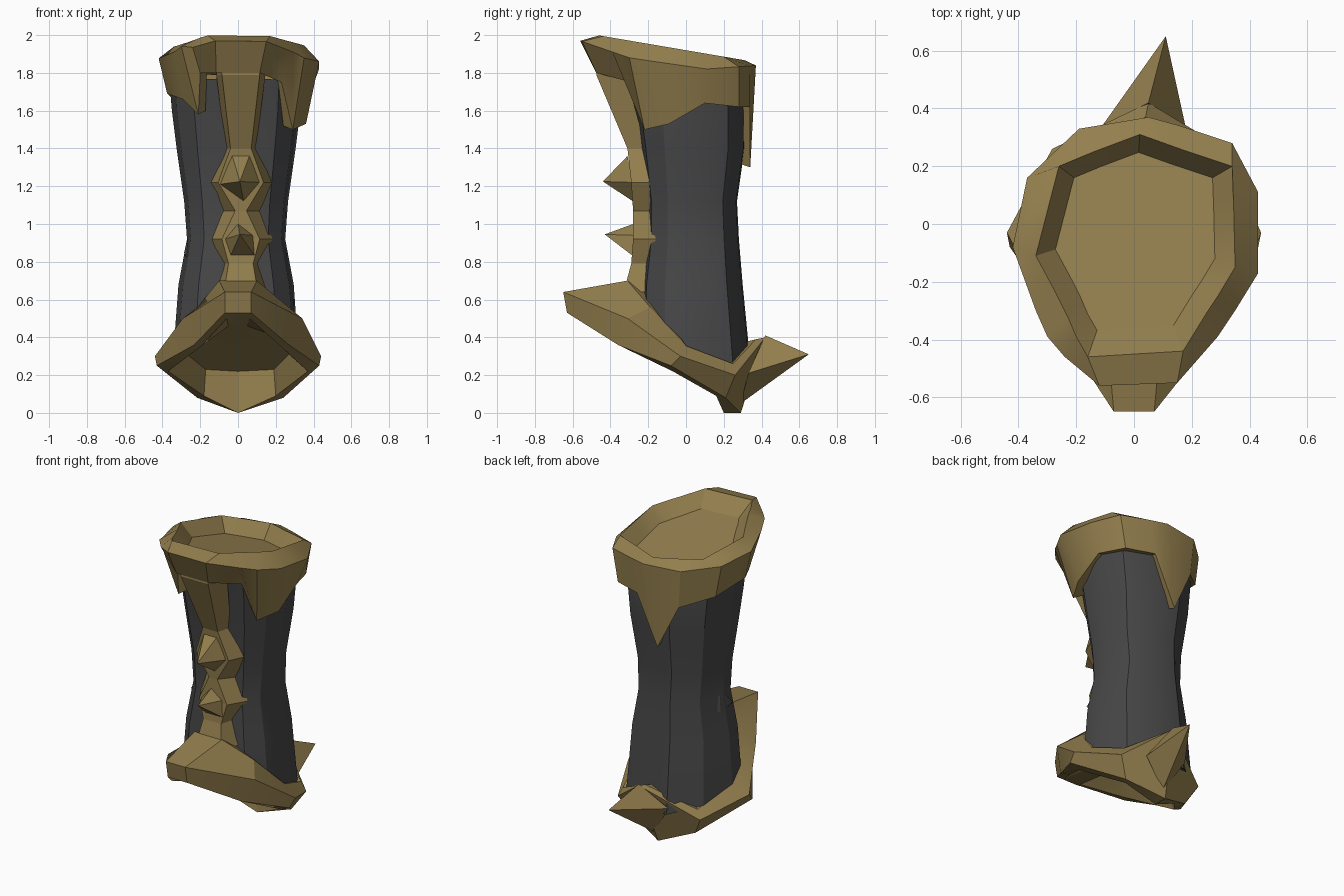
import bpy, bmesh, math


def material(name, rgb):
    m = bpy.data.materials.new(name)
    m.diffuse_color = (*rgb, 1)
    return m


BRASS = material("aged brass", (0.295, 0.212, 0.076))
DARK = material("dark leather", (0.064, 0.064, 0.065))


def make(name, verts, faces, mat, smooth=None):
    bm = bmesh.new()
    vs = [bm.verts.new(v) for v in verts]
    for f in faces:
        bm.faces.new([vs[i] for i in f])
    bmesh.ops.recalc_face_normals(bm, faces=bm.faces)
    me = bpy.data.meshes.new(name)
    bm.to_mesh(me)
    bm.free()
    me.materials.append(mat)
    ob = bpy.data.objects.new(name, me)
    bpy.context.collection.objects.link(ob)
    if smooth:
        bpy.ops.object.select_all(action='DESELECT')
        ob.select_set(True)
        bpy.context.view_layer.objects.active = ob
        bpy.ops.object.shade_smooth_by_angle(angle=math.radians(smooth))
    return ob


def loft(name, rows, mat, cap_start=True, cap_end=True, smooth=None):
    """Skin closed rows that all have the same point count."""
    n = len(rows[0])
    verts = [p for r in rows for p in r]
    faces = [(k * n + i, k * n + (i + 1) % n, (k + 1) * n + (i + 1) % n, (k + 1) * n + i)
             for k in range(len(rows) - 1) for i in range(n)]
    if cap_start:
        faces.append(tuple(range(n)))
    if cap_end:
        faces.append(tuple(range(len(verts) - n, len(verts))))
    return make(name, verts, faces, mat, smooth)


def pyramid(name, base, apex, mat):
    n = len(base)
    return make(name, base + [apex],
                [(i, (i + 1) % n, n) for i in range(n)] + [tuple(range(n))], mat)


# Dark sleeve: z at y = 0, slope of the row, half width, front y, back y
def sleeve_row(z, slope, w, f, b):
    pts = [(0, f), (.65 * w, .85 * f), (.92 * w, .45 * f), (w, .15 * b), (.82 * w, .72 * b),
           (.32 * w, .98 * b), (-.27 * w, b), (-.8 * w, .6 * b), (-w, 0),
           (-.92 * w, .5 * f), (-.65 * w, .85 * f)]
    return [(x - .01, y, z - slope * y) for x, y in pts]


sleeve = [(.35, .38, .33, -.25, .345), (.68, 0, .305, -.245, .30), (.92, 0, .26, -.215, .28),
          (1.12, 0, .275, -.215, .27), (1.4, 0, .315, -.25, .31), (1.6, 0, .34, -.28, .31),
          (1.72, .17, .35, -.31, .30)]
loft("sleeve", [sleeve_row(*r) for r in sleeve], DARK, smooth=28)

# Fold on the left of the sleeve
make("sleeve_fold", [(-.09, .28, .99), (-.257, .02, .97), (-.285, -.08, .85), (-.28, .04, .82),
                     (-.2, .08, .86), (-.24, -.1, .76)],
     [(0, 1, 3), (1, 2, 3), (0, 3, 4), (2, 5, 3), (3, 5, 4), (1, 5, 2), (0, 4, 5, 1)], DARK)

# Top cuff: outer rim xy, inner rim xy, lower edge xyz per column
columns = [
    (-.12, -.56, -.16, -.46, -.115, -.475, 1.80),
    (.15, -.55, .17, -.44, .115, -.475, 1.80),
    (.29, -.39, .25, -.31, .23, -.29, 1.75),
    (.35, -.30, .29, -.25, .29, -.22, 1.50),
    (.43, -.17, .35, -.15, .36, -.09, 1.53),
    (.43, .11, .345, .06, .36, .10, 1.64),
    (.34, .28, .34, .20, .30, .28, 1.62),
    (.16, .34, .16, .26, .12, .34, 1.62),
    (.05, .37, .02, .31, -.03, .34, 1.30),
    (-.19, .33, -.14, .25, -.17, .32, 1.59),
    (-.37, .16, -.26, .20, -.335, .17, 1.65),
    (-.42, -.08, -.34, -.11, -.375, -.08, 1.69),
    (-.34, -.30, -.27, -.24, -.29, -.24, 1.66),
    (-.30, -.39, -.23, -.32, -.21, -.32, 1.58),
    (-.24, -.46, -.20, -.39, -.20, -.34, 1.80)]


def rim_z(x, y):
    lift = .03 if x < -.28 else 0
    for a, za, b, zb in ((-.56, 1.97, -.3, 1.88), (-.3, 1.88, .1, 1.82), (.1, 1.82, .38, 1.84)):
        if y <= b:
            return za + (zb - za) * (y - a) / (b - a) + lift


floor = [(c[2] * .8, c[3] * .8, 1.83 - .17 * c[3]) for c in columns]
inner = [(c[2], c[3], 1.92 - .17 * c[3]) for c in columns]
outer = [(c[0], c[1], rim_z(c[0], c[1])) for c in columns]
lower = [c[4:] for c in columns]
tuck = [(c[4] * .82, c[5] * .82, c[6] + .02) for c in columns]
loft("top_cuff", [floor, inner, outer, lower, tuck], BRASS, cap_end=False, smooth=33)

# Front strap: z, edge y, edge half width, face y, face half width
strap = [(1.87, -.36, .12, -.47, .09), (1.79, -.32, .13, -.475, .10), (1.40, -.21, .08, -.31, .055),
         (1.22, -.155, .18, -.29, .12), (1.07, -.19, .10, -.28, .03), (.92, -.16, .17, -.28, .10),
         (.79, -.20, .09, -.29, .065), (.64, -.21, .14, -.33, .09)]
loft("front_strap", [[(.015 - wo, yo, z), (.015 - wi, yi, z), (.015 + wi, yi, z), (.015 + wo, yo, z)]
                     for z, yo, wo, yi, wi in strap], BRASS)

# Studs on the strap
pyramid("upper_stud", [(-.03, -.31, 1.36), (.06, -.31, 1.36), (.12, -.28, 1.22),
                       (.03, -.28, 1.12), (-.10, -.28, 1.21)], (.01, -.44, 1.225), BRASS)
pyramid("lower_stud", [(.0, -.28, 1.0), (.08, -.275, .94), (.09, -.28, .83),
                       (-.04, -.28, .83), (-.07, -.275, .92)], (.01, -.43, .945), BRASS)

# Slanted base ring: rows of right-hand points from front to back, mirrored
base_rows = [
    [(.09, -.18, .64), (.18, -.12, .54), (.24, 0, .35), (.2, .18, .27), (0, .25, .36)],
    [(.10, -.31, .70), (.25, -.19, .56), (.34, 0, .355), (.285, .25, .26), (.04, .37, .39)],
    [(.07, -.65, .64), (.34, -.31, .50), (.44, -.03, .30), (.315, .26, .20), (.05, .42, .40)],
    [(.07, -.63, .53), (.27, -.36, .36), (.43, -.08, .25), (.24, .21, .08), (.0, .29, 0)],
    [(.06, -.57, .50), (.23, -.32, .35), (.37, -.07, .22), (.20, .16, .09), (0, .20, 0)],
    [(.05, -.30, .46), (.19, -.20, .41), (.27, 0, .31), (.19, .18, .23), (0, .22, .22)]]
LEFT = (1, .86, 1, .9)  # the left side is a little slimmer
loft("base_ring", [r + [(-r[i][0] * LEFT[i], r[i][1], r[i][2]) for i in (3, 2, 1, 0)]
                   for r in base_rows], BRASS, cap_start=False, smooth=24)

# Rear spur
pyramid("rear_spur", [(.05, .42, .41), (-.11, .34, .26), (.02, .29, .05), (.18, .33, .21)],
        (.11, .65, .31), BRASS)
